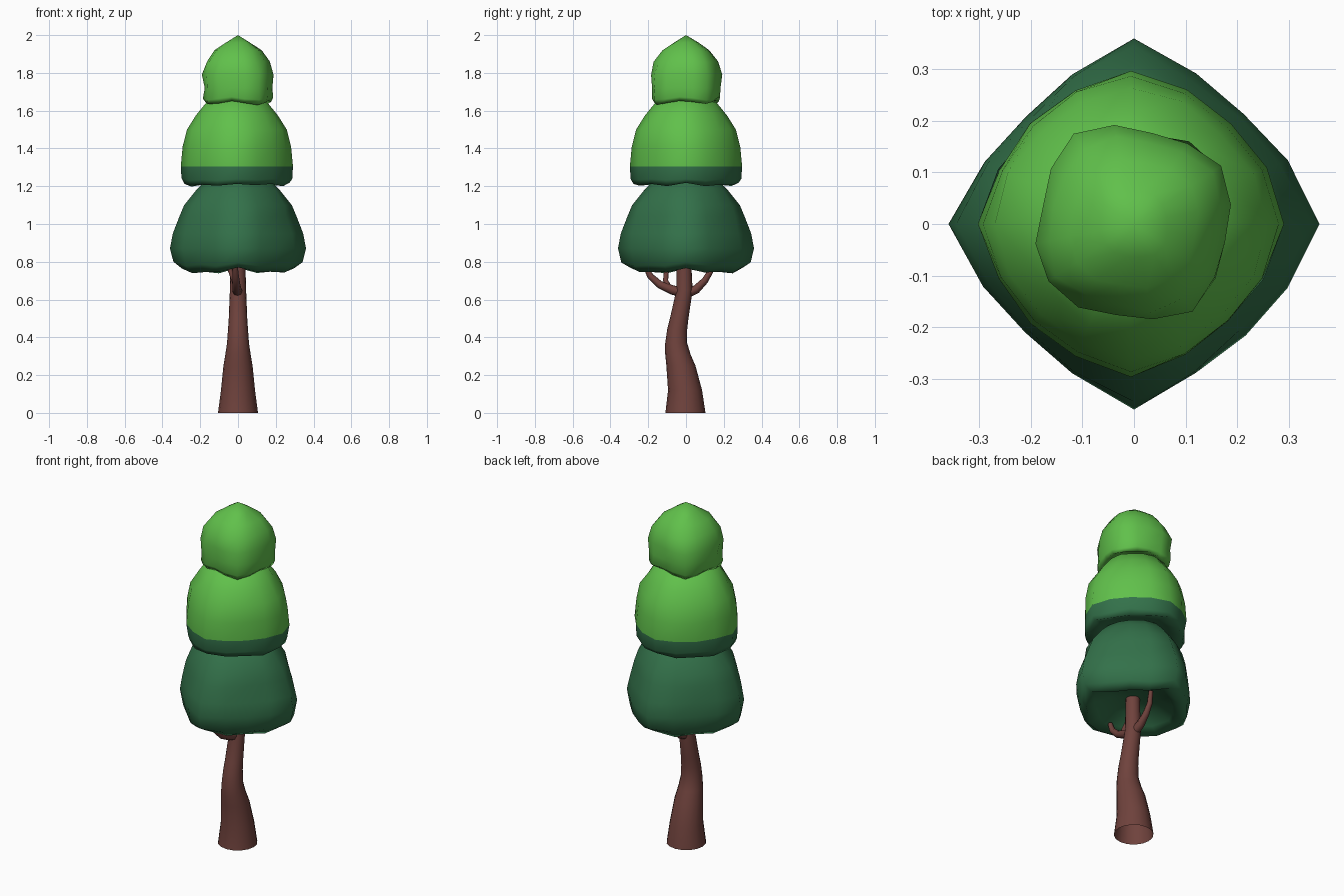
import bpy, bmesh, math, random
from mathutils import Vector, Quaternion

if "Cube" in bpy.data.objects:
    bpy.data.objects.remove(bpy.data.objects["Cube"])

random.seed(4)

def material(name, rgb):
    m = bpy.data.materials.new(name)
    m.diffuse_color = (*rgb, 1)
    m.use_nodes = True
    m.node_tree.nodes["Principled BSDF"].inputs["Base Color"].default_value = m.diffuse_color
    return m

light_green = material("light green", (0.118, 0.53, 0.07))
dark_green = material("dark green", (0.033, 0.165, 0.068))
brown = material("bark brown", (0.16, 0.055, 0.046))

def finish(name, bm, mats, angle):
    bmesh.ops.recalc_face_normals(bm, faces=bm.faces)
    me = bpy.data.meshes.new(name)
    bm.to_mesh(me)
    bm.free()
    for m in mats:
        me.materials.append(m)
    ob = bpy.data.objects.new(name, me)
    bpy.context.collection.objects.link(ob)
    bpy.ops.object.select_all(action='DESELECT')
    ob.select_set(True)
    bpy.context.view_layer.objects.active = ob
    bpy.ops.object.shade_smooth_by_angle(angle=math.radians(angle))
    return ob

def bridge(bm, a, b):
    n = len(a)
    return [bm.faces.new((a[i], a[(i + 1) % n], b[(i + 1) % n], b[i])) for i in range(n)]

def tier(name, profile, power, wave4, wave8, mats, shift=0.0, turn=0.0, split=None, n=16, noise=0.006):
    """Skirt of leaves: superellipse rings; profile entries are (radius, z, rim weight)."""
    bm = bmesh.new()
    zs = [p[1] for p in profile]
    rings = []
    for r, z, w in profile[1:-1]:
        t = (z - min(zs)) / (max(zs) - min(zs))
        p = power + (2 - power) * max(0, t - 0.4)
        ring = []
        for i in range(n):
            a = 2 * math.pi * i / n
            c, s = math.cos(a), math.sin(a)
            k = (abs(c) ** p + abs(s) ** p) ** (-1 / p)
            axial = i % (n // 4) == 0
            rr = r * k + (0 if axial else random.uniform(-noise, noise))
            zz = z + w * (wave4 * math.cos(4 * a) + wave8 * math.cos(8 * a) + random.uniform(-.004, .004))
            b = a + turn
            ring.append(bm.verts.new((rr * math.cos(b) + shift, rr * math.sin(b), zz)))
        rings.append(ring)
    for a, b in zip(rings, rings[1:]):
        bridge(bm, a, b)
    for ring, z in ((rings[0], profile[0][1]), (rings[-1], profile[-1][1])):
        tip = bm.verts.new((0, 0, z))
        for i in range(n):
            bm.faces.new((ring[i], ring[(i + 1) % n], tip))
    if split is not None:
        # lower band of the tier takes the second colour
        for f in bm.faces:
            if f.calc_center_median().z < split:
                f.material_index = 1
    return finish(name, bm, mats, 180)

def tube(name, pts, sides, flat=False):
    """Tapered tube through (x, y, z, radius) points; the flat one is open at the bottom."""
    bm = bmesh.new()
    P = [Vector(p[:3]) for p in pts]
    rings = []
    for i, p in enumerate(P):
        d = P[min(i + 1, len(P) - 1)] - P[max(i - 1, 0)]
        q = Quaternion() if flat else Vector((0, 0, 1)).rotation_difference(d)
        ring = []
        for k in range(sides):
            a = 2 * math.pi * k / sides
            ring.append(bm.verts.new(p + q @ Vector((math.cos(a), math.sin(a), 0)) * pts[i][3]))
        rings.append(ring)
    for a, b in zip(rings, rings[1:]):
        bridge(bm, a, b)
    if not flat:
        bm.faces.new(rings[0])
    bm.faces.new(rings[-1])
    return finish(name, bm, [brown], 60)

# Foliage tiers
tier("lower_foliage",
     [(0, .84, 0), (.15, .825, 0), (.24, .78, .5), (.298, .75, 1), (.342, .785, .8), (.36, .87, 0),
      (.345, .95, 0), (.31, 1.04, 0), (.285, 1.1, 0), (.225, 1.175, 0), (.175, 1.225, 0), (0, 1.28, 0)],
     1.32, .009, .008, [dark_green])
tier("middle_foliage",
     [(0, 1.27, 0), (.2, 1.235, 0), (.278, 1.207, 1), (.293, 1.235, .6), (.297, 1.305, 0),
      (.287, 1.41, 0), (.264, 1.5, 0), (.217, 1.575, 0), (.16, 1.645, 0), (0, 1.69, 0)],
     1.6, .003, .005, [light_green, dark_green], shift=-.006, split=1.305)
tier("top_foliage",
     [(0, 1.69, 0), (.12, 1.67, 0), (.163, 1.643, 1), (.176, 1.665, .8), (.174, 1.72, .2),
      (.18, 1.79, .5), (.16, 1.86, .3), (.12, 1.92, 0), (.065, 1.96, 0), (0, 2.0, 0)],
     3.2, .011, 0, [light_green], turn=-math.pi / 16)

# Bent trunk
tube("trunk",
     [(0, -.003, 0, .106), (0, -.005, .12, .09), (0, -.027, .25, .077), (0, -.043, .31, .067),
      (0, -.052, .37, .058), (0, -.047, .44, .053), (0, -.036, .5, .049), (0, -.008, .65, .043),
      (0, -.01, .75, .04), (0, -.01, .92, .036)],
     16, flat=True)

# Branches under the lowest foliage
tube("front_branch",
     [(0, 0, .635, .028), (-.005, -.07, .65, .025), (-.008, -.14, .68, .02),
      (-.012, -.19, .725, .017), (-.015, -.215, .78, .013)], 8)
tube("front_twig",
     [(-.006, -.09, .66, .016), (-.02, -.108, .70, .014), (-.04, -.105, .75, .012), (-.05, -.1, .82, .01)], 8)
tube("back_branch",
     [(0, 0, .63, .026), (0, .055, .655, .023), (0, .1, .7, .018), (0, .13, .75, .015), (0, .14, .82, .012)], 8)
